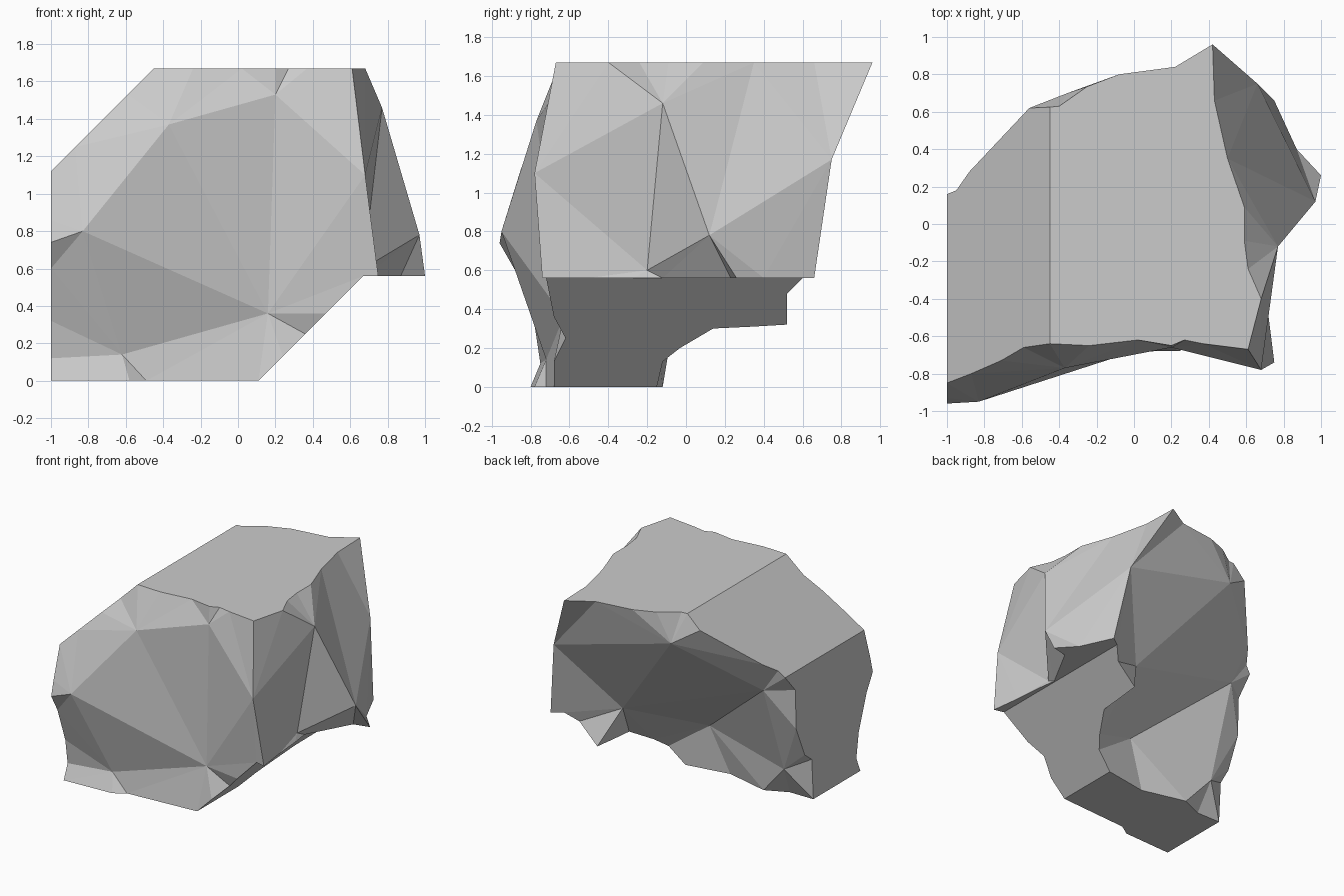
import bpy, bmesh
from mathutils import Vector
from mathutils.geometry import delaunay_2d_cdt

bm = bmesh.new()


def skin(outline, peaks, axes, ridges=()):
    """Faceted sheet: clockwise outline plus inner peaks, triangulated in one projection."""
    pts = outline + peaks
    n = len(outline)
    flat = [Vector((p[axes[0]], p[axes[1]])) for p in pts]
    res = delaunay_2d_cdt(flat, list(ridges), [list(range(n))[::-1]], 1, 1e-5)
    verts = [bm.verts.new(pts[src[0]]) for src in res[3]]
    for tri in res[2]:
        bm.faces.new([verts[i] for i in tri])


# front skin, outline from upper left clockwise
front = [(-1, -.85, 1.12), (-.87, -.8, 1.25), (-.71, -.73, 1.41), (-.59, -.66, 1.53),
         (-.45, -.64, 1.67), (-.24, -.65, 1.67), (.02, -.62, 1.67), (.2, -.65, 1.67),
         (.27, -.62, 1.67), (.37, -.64, 1.67), (.61, -.67, 1.67), (.68, -.78, 1.1),
         (.75, -.74, .56), (.67, -.72, .56), (.47, -.68, .36), (.36, -.62, .25),
         (.24, -.68, .13), (.11, -.68, 0), (-.49, -.72, 0), (-.58, -.78, 0),
         (-1, -.8, 0), (-1, -.75, .12), (-1, -.78, .32), (-1, -.88, .6),
         (-1, -.96, .74), (-1, -.93, .86)]
front_peaks = [(-.83, -.95, .8), (-.37, -.77, 1.37), (.2, -.66, 1.53),
               (.16, -.63, .36), (-.62, -.72, .14)]
f = len(front)
skin(front, front_peaks, (0, 2), [(f, f + 3), (f + 2, f + 3), (f + 3, 11), (f + 2, 11),
                                  (f + 3, f + 4), (f, f + 1), (f + 1, f + 2), (f + 4, 22)])

# back skin with the hollow underneath
back = [(-1, .16, 1.12), (-.95, .18, 1.17), (-.88, .28, 1.24), (-.56, .62, 1.56),
        (-.45, .625, 1.67), (-.4, .63, 1.67), (-.25, .735, 1.67), (-.08, .8, 1.67),
        (.22, .84, 1.67), (.42, .96, 1.67), (.66, .75, 1.17), (.75, .66, .56),
        (.67, .6, .56), (.59, .52, .48), (.43, .52, .32), (.42, .35, .31),
        (.41, .14, .3), (.31, -.03, .2), (.24, -.12, .13), (.11, -.15, 0),
        (-.25, -.21, 0), (-.61, -.12, 0), (-.79, -.2, 0), (-1, -.2, 0),
        (-1, -.18, .33), (-1, -.09, .4), (-1, .02, .65), (-1, .03, .97)]
back_peaks = [(-.355, .7, 1.43), (-.81, .17, .97), (-.1, -.16, .37),
              (.3, .38, .61), (-.82, -.08, .24)]
b = len(back)
skin(back, back_peaks, (0, 2), [(b, b + 3), (b + 1, b + 3), (b, 10), (b + 3, 10),
                                (b + 2, b + 3), (b + 1, b + 2), (b, b + 1)])

# right skin
right = [(.61, -.67, 1.67), (.68, -.4, 1.67), (.61, -.24, 1.67), (.59, -.09, 1.67),
         (.59, .09, 1.67), (.5, .35, 1.67), (.43, .66, 1.67), (.42, .96, 1.67),
         (.66, .75, 1.17), (.75, .66, .56), (.87, .4, .56), (1, .26, .56),
         (.87, .23, .56), (.68, -.12, .56), (.7, -.27, .56), (.72, -.5, .56),
         (.75, -.74, .56), (.68, -.78, 1.1)]
right_peaks = [(.77, -.12, 1.46), (.97, .12, .78), (.67, -.2, .6)]
r = len(right)
skin(right, right_peaks, (1, 2), [(r, r + 1), (r, r + 2), (r + 1, r + 2), (r + 1, 8),
                                  (r, 17), (r + 2, 17), (r, 1)])

bmesh.ops.remove_doubles(bm, verts=bm.verts[:], dist=.004)


# straight creases joining the front and back skins
def nearest(p):
    return min(bm.verts, key=lambda v: (v.co - Vector(p)).length)


for i, j in [(0, 0), (4, 4), (13, 12), (17, 19), (20, 23)]:
    bm.edges.new((nearest(front[i]), nearest(back[j])))

# flat cut faces: top, slope, left, bottom, lower bevel, underside
cuts = [((0, 0, 1), 1.67), ((-1, 0, 1), 2.12), ((-1, 0, 0), 1),
        ((0, 0, -1), 0), ((1, 0, -1), .11), ((0, 0, -1), -.56)]
for normal, dist in cuts:
    n = Vector(normal)
    rim = [e for e in bm.edges if len(e.link_faces) < 2
           and all(abs(v.co.dot(n) - dist) < .003 for v in e.verts)]
    bmesh.ops.triangle_fill(bm, edges=rim, use_beauty=True, normal=n)

bmesh.ops.recalc_face_normals(bm, faces=bm.faces[:])
mesh = bpy.data.meshes.new("rock")
bm.to_mesh(mesh)
bm.free()
bpy.context.collection.objects.link(bpy.data.objects.new("rock", mesh))
